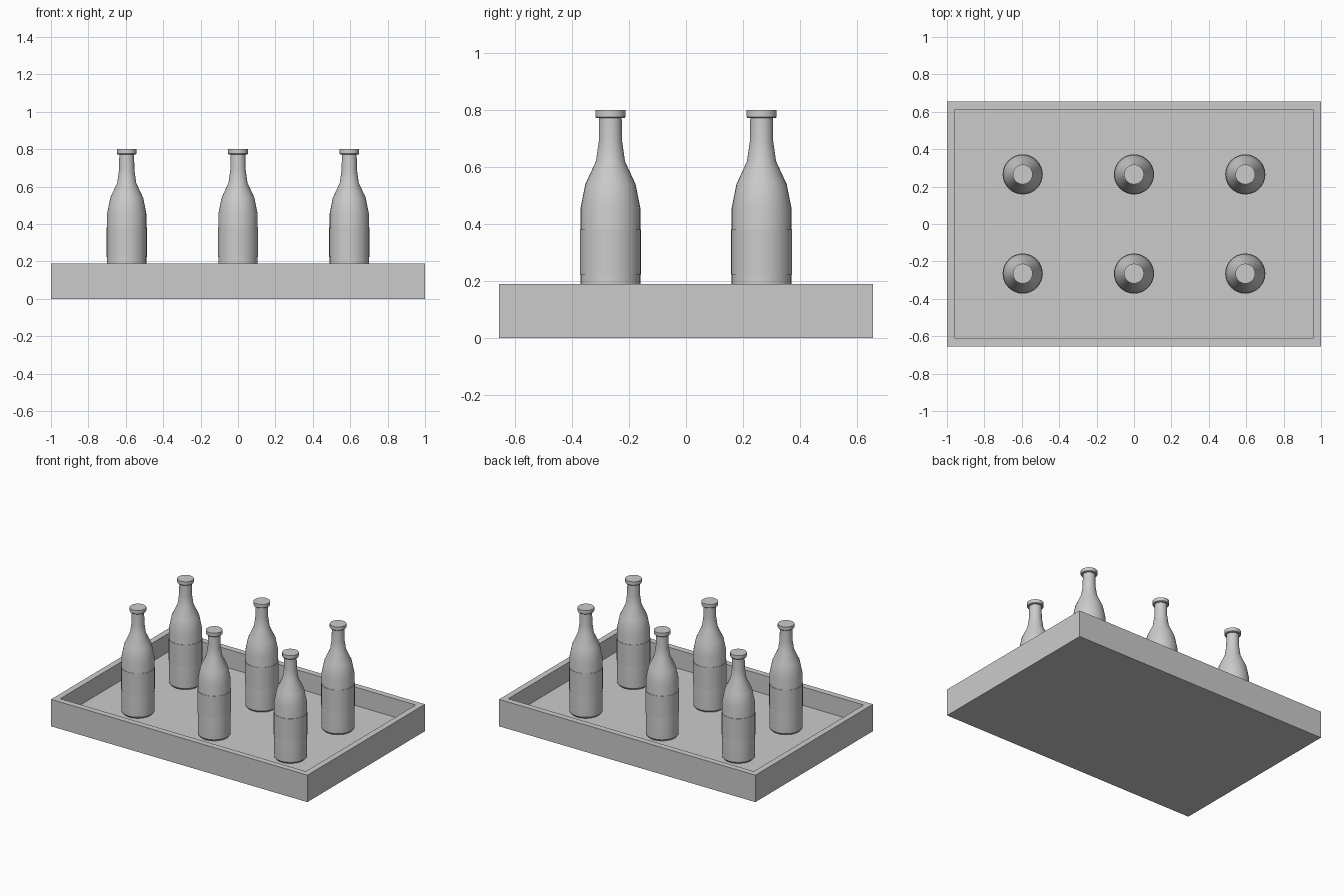
import bpy, bmesh, math

if "Cube" in bpy.data.objects:
    bpy.data.objects.remove(bpy.data.objects["Cube"])

SEGMENTS = 32
FLOOR = 0.06

grey = bpy.data.materials.new("plain_grey")
grey.diffuse_color = (0.6, 0.6, 0.6, 1)
grey.use_nodes = True
grey.node_tree.nodes["Principled BSDF"].inputs["Base Color"].default_value = grey.diffuse_color


def finish(bm, name):
    """Turn a bmesh into a named grey mesh."""
    bmesh.ops.recalc_face_normals(bm, faces=bm.faces)
    mesh = bpy.data.meshes.new(name)
    bm.to_mesh(mesh)
    bm.free()
    mesh.materials.append(grey)
    return mesh


def lathe(profile, name):
    """Closed solid turned about z from (radius, height) points."""
    bm = bmesh.new()
    rings = []
    for r, z in profile:
        rings.append([bm.verts.new((r * math.cos(2 * math.pi * i / SEGMENTS),
                                    r * math.sin(2 * math.pi * i / SEGMENTS), z))
                      for i in range(SEGMENTS)])
    for low, high in zip(rings, rings[1:]):
        for i in range(SEGMENTS):
            j = (i + 1) % SEGMENTS
            bm.faces.new((low[i], low[j], high[j], high[i]))
    bm.faces.new(rings[0])
    bm.faces.new(rings[-1])
    return finish(bm, name)


def place(mesh, name, location=(0, 0, 0), smooth=True):
    ob = bpy.data.objects.new(name, mesh)
    ob.location = location
    bpy.context.collection.objects.link(ob)
    if smooth:
        bpy.ops.object.select_all(action='DESELECT')
        ob.select_set(True)
        bpy.context.view_layer.objects.active = ob
        bpy.ops.object.shade_smooth_by_angle(angle=math.radians(30))
    return ob


# Tray: a slab with its top inset and pushed down to the floor
bm = bmesh.new()
bmesh.ops.create_cube(bm, size=1)
for v in bm.verts:
    v.co = (v.co.x * 2, v.co.y * 1.31, (v.co.z + 0.5) * 0.19)
bm.normal_update()
top = max(bm.faces, key=lambda f: f.calc_center_median().z)
bmesh.ops.inset_region(bm, faces=[top], thickness=0.06)
well = bmesh.ops.extrude_discrete_faces(bm, faces=[top])["faces"][0]
for v in well.verts:
    v.co.z = FLOOR
place(finish(bm, "tray"), "tray", smooth=False)

# Bottle parts, turned from profiles
parts = {
    "bottle": lathe([(0.096, FLOOR), (0.105, 0.072), (0.105, 0.455),
                     (0.088, 0.54), (0.051, 0.62), (0.041, 0.69),
                     (0.0395, 0.775)], "bottle"),
    "label": lathe([(0.1075, 0.223), (0.1075, 0.38)], "label"),
    "cap": lathe([(0.05, 0.772), (0.053, 0.776), (0.053, 0.80)], "cap"),
}

# Two rows of three bottles
for row, y in enumerate((-0.265, 0.265)):
    for col, x in enumerate((-0.595, 0, 0.595)):
        for name, mesh in parts.items():
            place(mesh, f"{name}_{row + 1}_{col + 1}", (x, y, 0))
